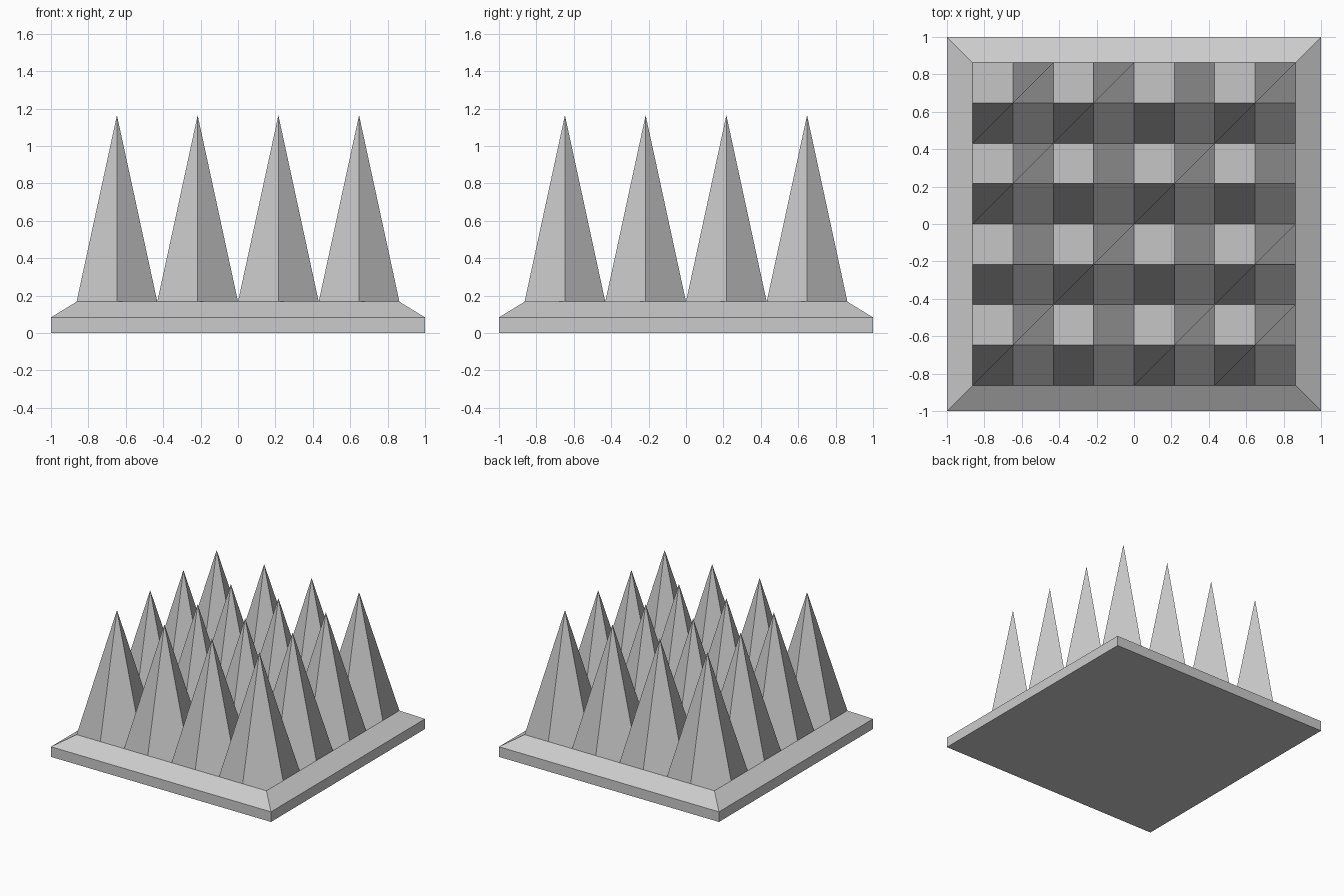
import bpy

if "Cube" in bpy.data.objects:
    bpy.data.objects.remove(bpy.data.objects["Cube"])

INNER = 0.863      # half width of the spiked area
TOP = 0.167        # height of the plate top
TIP = 1.164        # height of the spike tips
N = 8              # grid cells per side, two per spike


def make_object(name, verts, faces):
    mesh = bpy.data.meshes.new(name)
    mesh.from_pydata(verts, [], faces)
    mesh.validate()
    mesh.update()
    obj = bpy.data.objects.new(name, mesh)
    bpy.context.collection.objects.link(obj)
    return obj


# Base plate: square rings for the foot, the rim and the sloped inner edge
verts, faces = [], [(3, 2, 1, 0)]
for half, z in ((1, 0), (1, 0.083), (INNER, TOP)):
    verts += [(-half, -half, z), (half, -half, z), (half, half, z), (-half, half, z)]
for ring in (0, 4):
    for k in range(4):
        n = (k + 1) % 4
        faces.append((ring + k, ring + n, ring + 4 + n, ring + 4 + k))
make_object("base_plate", verts, faces)

# Spikes: a grid over the plate with every second inner vertex pulled up
step = 2 * INNER / N
verts = [(-INNER + i * step, -INNER + j * step, TIP if i % 2 and j % 2 else TOP)
         for j in range(N + 1) for i in range(N + 1)]
faces = []
for j in range(N):
    for i in range(N):
        a = j * (N + 1) + i
        faces.append((a, a + 1, a + N + 2, a + N + 1))
make_object("spikes", verts, faces)
